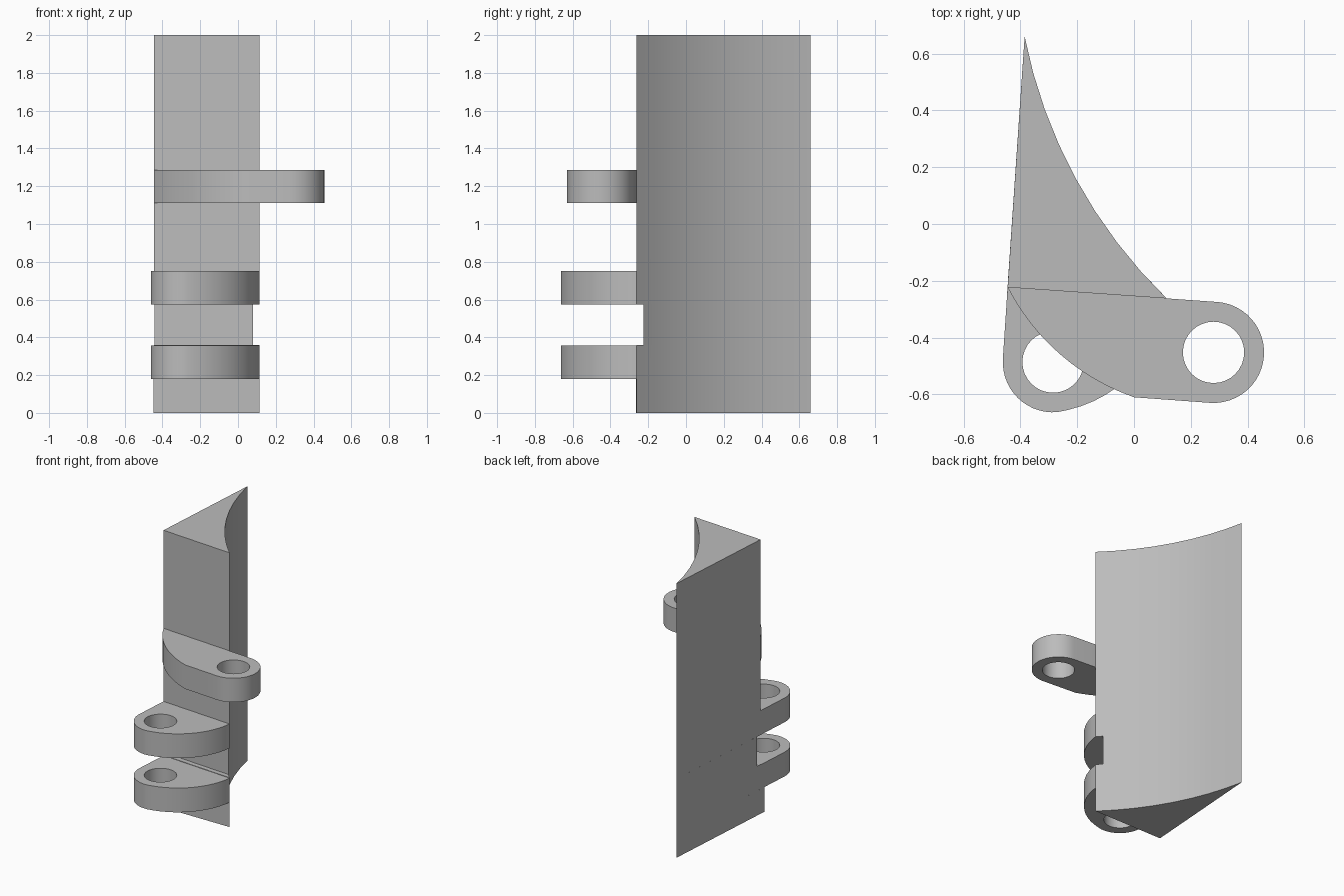
import bpy, bmesh, math
from mathutils import Vector

cube = bpy.data.objects.get("Cube")
if cube:
    bpy.data.objects.remove(cube)

metal = bpy.data.materials.new("grey_metal")
metal.use_nodes = True
grey = (0.5, 0.5, 0.5, 1)
metal.diffuse_color = grey
metal.node_tree.nodes["Principled BSDF"].inputs["Base Color"].default_value = grey


def round_arc(centre, radius, start, end, steps):
    """Points on a circle between two angles in degrees."""
    angles = [math.radians(start + (end - start) * i / steps) for i in range(steps + 1)]
    return [(centre[0] + radius * math.cos(a), centre[1] + radius * math.sin(a)) for a in angles]


def arc_through(a, b, c, steps):
    """Circular arc from a through b to c."""
    a, b, c = Vector(a), Vector(b), Vector(c)
    d = 2 * (a.x * (b.y - c.y) + b.x * (c.y - a.y) + c.x * (a.y - b.y))
    aa, bb, cc = a.dot(a), b.dot(b), c.dot(c)
    o = Vector(((aa * (b.y - c.y) + bb * (c.y - a.y) + cc * (a.y - b.y)) / d,
                (aa * (c.x - b.x) + bb * (a.x - c.x) + cc * (b.x - a.x)) / d))
    start = math.degrees(math.atan2(a.y - o.y, a.x - o.x))
    end = math.degrees(math.atan2(c.y - o.y, c.x - o.x))
    sweep = (end - start + 180) % 360 - 180
    return round_arc(o, (a - o).length, start, start + sweep, steps)


def finish(name, bm):
    """Clean a mesh, give it the metal and shade its curves smooth."""
    bmesh.ops.remove_doubles(bm, verts=bm.verts, dist=0.0005)
    bmesh.ops.recalc_face_normals(bm, faces=bm.faces)
    mesh = bpy.data.meshes.new(name)
    bm.to_mesh(mesh)
    bm.free()
    mesh.materials.append(metal)
    obj = bpy.data.objects.new(name, mesh)
    bpy.context.collection.objects.link(obj)
    bpy.ops.object.select_all(action='DESELECT')
    obj.select_set(True)
    bpy.context.view_layer.objects.active = obj
    bpy.ops.object.shade_smooth_by_angle(angle=math.radians(30))


def lug(name, outline, hole, bottom, top):
    """Flat plate with a round pin hole."""
    curve = bpy.data.curves.new(name + "_profile", 'CURVE')
    curve.dimensions = '2D'
    curve.fill_mode = 'BOTH'
    curve.extrude = (top - bottom) / 2
    for loop in (outline, hole):
        spline = curve.splines.new('POLY')
        spline.points.add(len(loop) - 1)
        for point, (x, y) in zip(spline.points, loop):
            point.co = (x, y, 0, 1)
        spline.use_cyclic_u = True
    temp = bpy.data.objects.new(name + "_profile", curve)
    bm = bmesh.new()
    bm.from_mesh(temp.to_mesh())
    temp.to_mesh_clear()
    bpy.data.objects.remove(temp)
    bpy.data.curves.remove(curve)
    bmesh.ops.translate(bm, verts=bm.verts, vec=(0, 0, (top + bottom) / 2))
    finish(name, bm)


# Body: wedge column with a hollow back, a wider foot and a shallow front notch
front_left, front_right = (-0.445, -0.223), (0.115, -0.262)
hollow = arc_through(front_right, (-0.165, 0.09), (-0.385, 0.66), 8)[1:]
plain = [front_left, front_right]
foot = [(-0.448, -0.264), front_right]
notch = [(-0.443, -0.188), (0.08, -0.225)]
layers = [(0, foot), (0.18, foot), (0.18, plain), (0.36, plain), (0.36, notch),
          (0.575, notch), (0.575, plain), (2, plain)]
bm = bmesh.new()
rings = [[bm.verts.new((x, y, z)) for x, y in front + hollow] for z, front in layers]
count = len(rings[0])
for low, high in zip(rings, rings[1:]):
    for i in range(count):
        j = (i + 1) % count
        bm.faces.new((low[i], low[j], high[j], high[i]))
bm.faces.new(rings[0][::-1])
bm.faces.new(rings[-1])
finish("column_body", bm)

# Upper lug reaching sideways
upper_pin = (0.28, -0.452)
upper_outline = (arc_through(front_left, (-0.27, -0.45), (0, -0.61), 12)
                 + round_arc(upper_pin, 0.178, -94, 86, 24) + [front_right])
lug("upper_lug", upper_outline, round_arc(upper_pin, 0.108, 0, 348.75, 31), 1.11, 1.285)

# Pair of lower lugs on the front
lower_pin = (-0.285, -0.486)
lower_outline = ([front_left] + round_arc(lower_pin, 0.177, 176, 275, 14)
                 + arc_through((-0.23, -0.654), (-0.075, -0.585), front_right, 12))
for name, bottom in (("bottom_lug", 0.18), ("middle_lug", 0.575)):
    lug(name, lower_outline, round_arc(lower_pin, 0.108, 0, 348.75, 31), bottom, bottom + 0.177)
